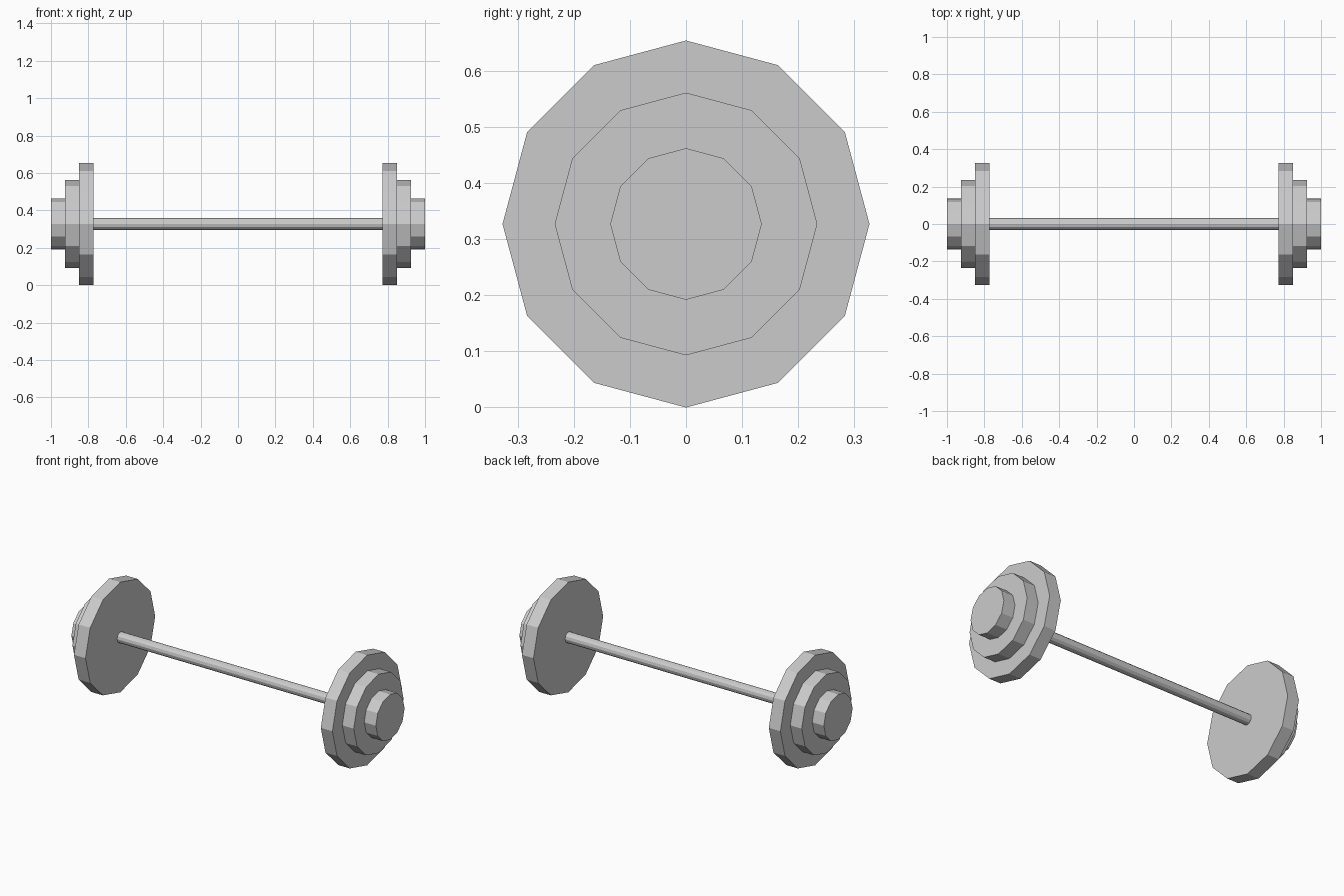
import bpy
from math import radians

if "Cube" in bpy.data.objects:
    bpy.data.objects.remove(bpy.data.objects["Cube"])

AXIS_Z = 0.327
SIDES = 12


def disc(name, radius, x0, x1):
    """Flat-shaded 12-sided cylinder lying along x, with a corner at the top."""
    bpy.ops.mesh.primitive_cylinder_add(
        vertices=SIDES, radius=radius, depth=abs(x1 - x0),
        location=((x0 + x1) / 2, 0, AXIS_Z), rotation=(0, radians(90), 0))
    obj = bpy.context.object
    obj.name = name
    return obj


# Handle bar, ending just inside the large plates
disc("bar", 0.031, -0.79, 0.79)

# Stepped weight plates, mirrored on both ends
plates = [
    ("large_plate", 0.327, 0.773, 0.849),
    ("medium_plate", 0.234, 0.849, 0.924),
    ("small_plate", 0.135, 0.924, 1.0),
]
for side, label in ((1, "right"), (-1, "left")):
    for name, radius, x0, x1 in plates:
        disc(f"{name}_{label}", radius, side * x0, side * x1)
